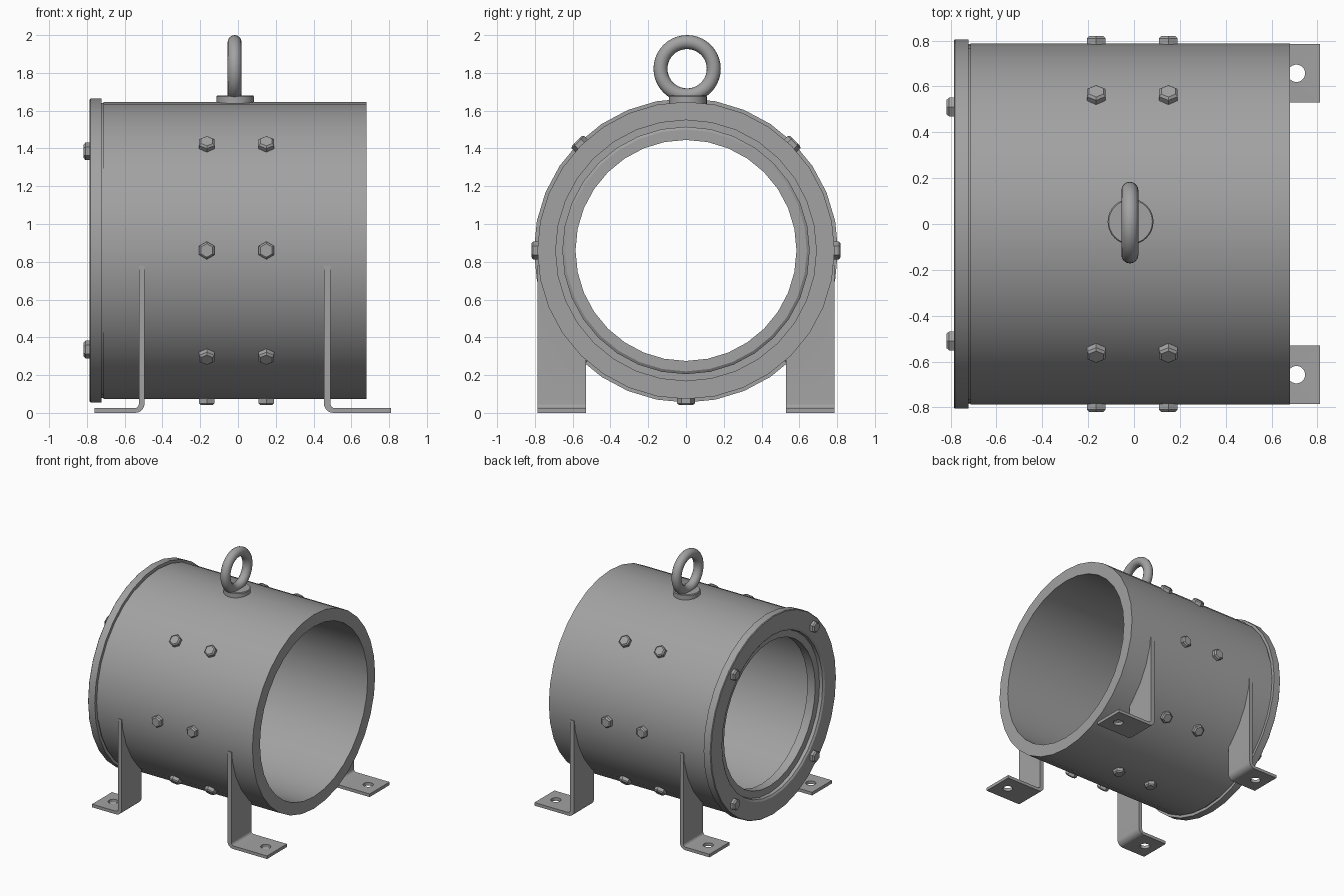
import bpy, bmesh, math
from mathutils import Matrix, Vector

if "Cube" in bpy.data.objects:
    bpy.data.objects.remove(bpy.data.objects["Cube"])

CZ = 0.86          # height of the drum axis
R = 0.787          # drum outer radius

steel = bpy.data.materials.new("grey steel")
steel.diffuse_color = (0.36, 0.36, 0.36, 1)
steel.use_nodes = True
steel.node_tree.nodes["Principled BSDF"].inputs["Base Color"].default_value = steel.diffuse_color


def finish(name, bm, angle=30):
    bmesh.ops.recalc_face_normals(bm, faces=bm.faces)
    me = bpy.data.meshes.new(name)
    bm.to_mesh(me)
    bm.free()
    me.materials.append(steel)
    ob = bpy.data.objects.new(name, me)
    bpy.context.collection.objects.link(ob)
    smooth(ob, angle)
    return ob


def smooth(ob, angle=30):
    bpy.ops.object.select_all(action='DESELECT')
    ob.select_set(True)
    bpy.context.view_layer.objects.active = ob
    bpy.ops.object.shade_smooth_by_angle(angle=math.radians(angle))


def lathe(bm, profile, n, mat, closed=True, phase=0.0):
    """Spin (height, radius) points about local z; cap the ends if not closed."""
    rings = []
    for h, r in profile:
        rings.append([bm.verts.new(mat @ Vector((r * math.cos(phase + math.tau * i / n),
                                                 r * math.sin(phase + math.tau * i / n), h)))
                      for i in range(n)])
    m = len(rings)
    for k in range(m if closed else m - 1):
        a, b = rings[k], rings[(k + 1) % m]
        for i in range(n):
            j = (i + 1) % n
            bm.faces.new((a[i], a[j], b[j], b[i]))
    if not closed:
        bm.faces.new(rings[0])
        bm.faces.new(rings[-1])


def frame(origin, xdir, zdir):
    x, z = Vector(xdir), Vector(zdir)
    m = Matrix((x, z.cross(x), z)).transposed().to_4x4()
    m.translation = Vector(origin)
    return m


axis = frame((0, 0, CZ), (0, 1, 0), (1, 0, 0))

# Drum shell, an open tube
bm = bmesh.new()
lathe(bm, [(-0.712, R), (0.68, R), (0.68, 0.69), (-0.712, 0.69)], 32, axis)
finish("drum_shell", bm)

# End ring with stepped bore
bm = bmesh.new()
lathe(bm, [(-0.785, 0.800), (-0.780, 0.805), (-0.722, 0.805), (-0.722, 0.78),
           (-0.708, 0.78), (-0.708, 0.655), (-0.69, 0.655), (-0.68, 0.64),
           (-0.68, 0.585), (-0.75, 0.585), (-0.75, 0.64), (-0.775, 0.645),
           (-0.785, 0.66)], 32, axis)
finish("end_ring", bm)

# Hex bolts
bolt = [(-0.015, 0.047), (0.022, 0.047), (0.032, 0.036)]


def add_bolt(name, origin, xdir, zdir):
    bm = bmesh.new()
    lathe(bm, bolt, 6, frame(origin, xdir, zdir), closed=False, phase=math.pi / 2)
    finish(name, bm, 15)


for k in (0, 1, 3, 4, 5, 6, 7):          # around the shell, none under the eye
    a = k * math.pi / 4
    d = Vector((0, math.cos(a), math.sin(a)))
    for x in (-0.165, 0.15):
        add_bolt("shell_bolt", Vector((x, 0, CZ)) + d * R, (1, 0, 0), d)
for sy in (-1, 1):
    for sz in (-1, 1):
        add_bolt("ring_bolt", (-0.785, sy * 0.51, CZ + sz * 0.525), (0, 1, 0), (-1, 0, 0))

# Lifting eye and its base
bm = bmesh.new()
lathe(bm, [(1.60, 0.1), (1.674, 0.1), (1.68, 0.095)], 32,
      Matrix.Translation((-0.015, 0.01, 0)), closed=False)
finish("lifting_eye_base", bm)
bm = bmesh.new()
tube = [(0.037 * math.sin(math.tau * i / 16), 0.141 + 0.037 * math.cos(math.tau * i / 16))
        for i in range(16)]
lathe(bm, tube, 40, frame((-0.018, 0.006, 1.822), (0, 1, 0), (1, 0, 0)))
finish("lifting_eye", bm, 60)


# Mounting feet: bent straps trimmed to the drum, with a bolt hole
def add_foot(name, x_in, x_out, x_hole, thick, side):
    s = 1 if x_out > x_in else -1
    t, top, ro = thick, 0.78, 0.05
    ri = ro - 0.027
    outer = [(x_in + s * ro - s * ro * math.cos(a), ro - ro * math.sin(a))
             for a in [math.pi / 2 * i / 6 for i in range(7)]]
    inner = [(x_in + s * (t + ri) - s * ri * math.cos(a), 0.025 + ri - ri * math.sin(a))
             for a in [math.pi / 2 * i / 6 for i in range(7)]]
    pts = [(x_in, top)] + outer + [(x_out, 0), (x_out, 0.025)] + inner[::-1] + [(x_in + s * t, top)]
    y0, y1 = 0.53 * side, 0.785 * side
    bm = bmesh.new()
    face = bm.faces.new([bm.verts.new((x, y0, z)) for x, z in pts])
    ext = bmesh.ops.extrude_face_region(bm, geom=[face])
    bmesh.ops.translate(bm, vec=(0, y1 - y0, 0),
                        verts=[v for v in ext["geom"] if isinstance(v, bmesh.types.BMVert)])
    foot = finish(name, bm)

    cutters = []
    for prof, n, mat in (
            ([(-1, 0.778), (1, 0.778)], 64, axis),
            ([(-0.1, 0.038), (0.1, 0.038)], 24, Matrix.Translation((x_hole, 0.657 * side, 0)))):
        cb = bmesh.new()
        lathe(cb, prof, n, mat, closed=False)
        c = finish("cutter", cb)
        c.hide_render = True
        cutters.append(c)
        mod = foot.modifiers.new("cut", 'BOOLEAN')
        mod.operation = 'DIFFERENCE'
        mod.solver = 'EXACT'
        mod.object = c
    bpy.context.view_layer.update()
    dg = bpy.context.evaluated_depsgraph_get()
    me = bpy.data.meshes.new_from_object(foot.evaluated_get(dg))
    foot.modifiers.clear()
    foot.data = me
    for c in cutters:
        bpy.data.objects.remove(c)
    smooth(foot)


for side, label in ((-1, "front"), (1, "back")):
    add_foot(label + "_left_foot", -0.495, -0.76, -0.66, 0.03, side)
    add_foot(label + "_right_foot", 0.455, 0.81, 0.708, 0.035, side)
